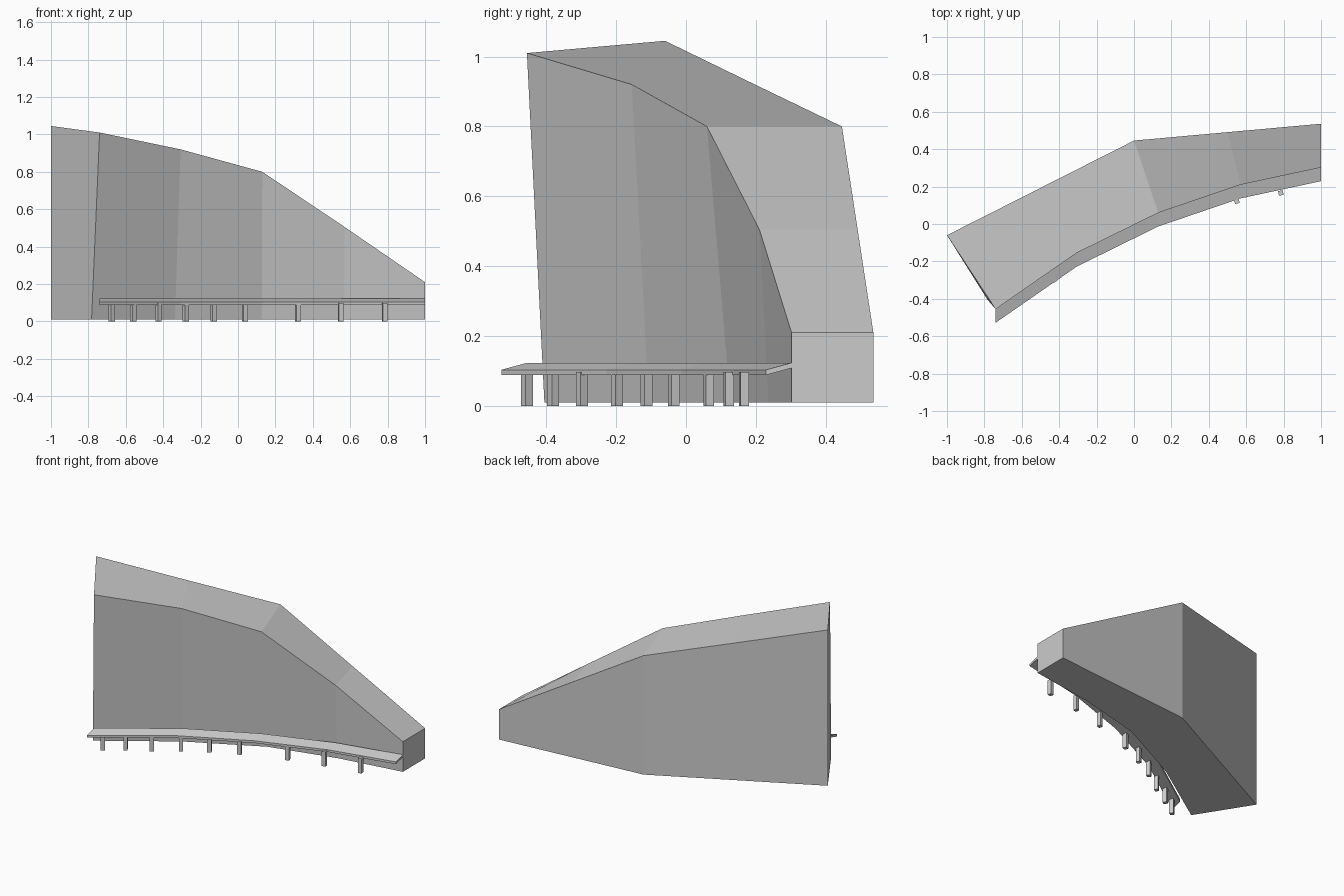
import bpy, bmesh, math
from mathutils import Matrix, Vector

cube = bpy.data.objects.get("Cube")
if cube:
    bpy.data.objects.remove(cube, do_unlink=True)

GREY = (0.6, 0.6, 0.6, 1)
mat = bpy.data.materials.new("plain grey")
mat.use_nodes = True
mat.diffuse_color = GREY
mat.node_tree.nodes["Principled BSDF"].inputs["Base Color"].default_value = GREY


def finish(bm, name):
    bmesh.ops.recalc_face_normals(bm, faces=bm.faces)
    mesh = bpy.data.meshes.new(name)
    bm.to_mesh(mesh)
    bm.free()
    mesh.materials.append(mat)
    ob = bpy.data.objects.new(name, mesh)
    bpy.context.collection.objects.link(ob)
    return ob


def loft(name, rails):
    """Skin a closed solid around rails that run along the curve."""
    bm = bmesh.new()
    rows = [[bm.verts.new(p) for p in rail] for rail in rails]
    for a, b in zip(rows, rows[1:] + rows[:1]):
        for i in range(len(a) - 1):
            bm.faces.new((a[i], a[i + 1], b[i + 1], b[i]))
    for end in (0, -1):
        bm.faces.new([row[end] for row in rows])
    return finish(bm, name)


# Curved wall: front crest, back crest and the two lower edges
BASE = 0.01
front_top = [(-0.74, -0.455, 1.01), (-0.307, -0.155, 0.92), (0.13, 0.06, 0.80),
             (0.57, 0.21, 0.505), (1, 0.302, 0.21)]
back_top = [(-1, -0.06, 1.045), (-0.5, 0.193, 0.922), (0, 0.446, 0.80),
            (0.5, 0.491, 0.505), (1, 0.536, 0.21)]
front_low = [(-0.783, -0.405, BASE), (-0.337, -0.106, BASE), (0.127, 0.127, BASE),
             (0.565, 0.236, BASE), (1, 0.302, BASE)]
back_low = [(x, y, BASE) for x, y, z in back_top]
loft("curved_wall", [front_top, back_top, back_low, front_low])

# Sloping shelf that follows the wall front
DEPTH, THICK = 0.073, 0.015
shelf_back = [(x, y, 0.124) for x, y, z in front_top]
shelf_front = [(x, y - DEPTH, 0.104) for x, y, z in front_top]


def lower(rail):
    return [(x, y, z - THICK) for x, y, z in rail]


loft("shelf", [shelf_back, shelf_front, lower(shelf_front), lower(shelf_back)])

# Square posts under the shelf, each turned to follow the curve
post_spots = [(-0.675, -0.455), (-0.56, -0.38), (-0.425, -0.298), (-0.28, -0.198),
              (-0.13, -0.113), (0.037, -0.035), (0.32, 0.065), (0.55, 0.122),
              (0.785, 0.166)]
for n, (x, y) in enumerate(post_spots):
    a = Vector(post_spots[max(n - 1, 0)])
    b = Vector(post_spots[min(n + 1, len(post_spots) - 1)])
    turn = math.atan2(b.y - a.y, b.x - a.x)
    bm = bmesh.new()
    bmesh.ops.create_cube(bm, size=1)
    bmesh.ops.transform(bm, verts=bm.verts, matrix=(
        Matrix.Translation((x, y, 0.049)) @ Matrix.Rotation(turn, 4, "Z")
        @ Matrix.Diagonal((0.025, 0.025, 0.098, 1))))
    finish(bm, f"shelf_post_{n + 1}")
